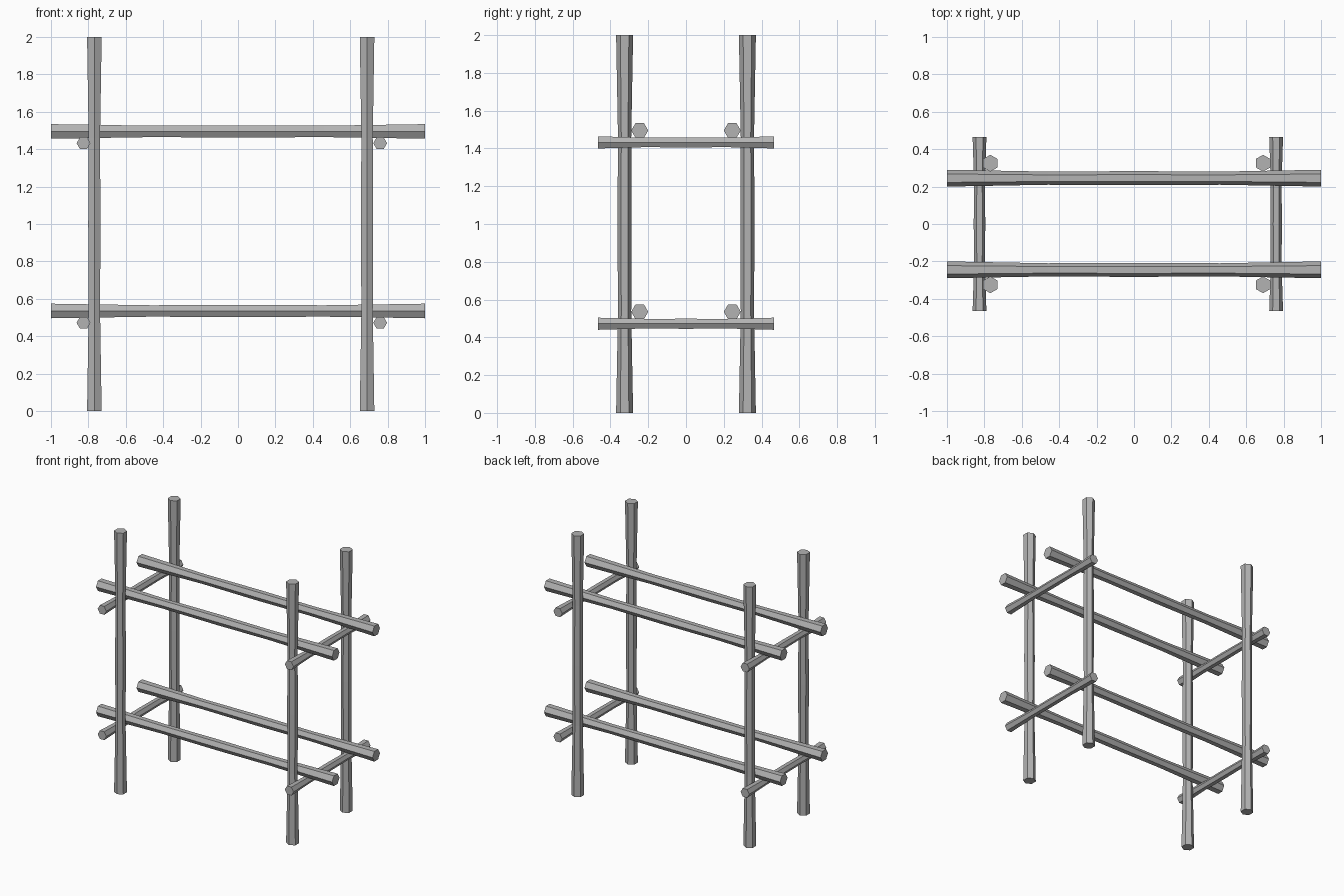
import bpy, bmesh
from math import cos, sin, tau
from mathutils import Vector

cube = bpy.data.objects.get("Cube")
if cube:
    bpy.data.objects.remove(cube, do_unlink=True)

grey = bpy.data.materials.new("Plain grey")
grey.use_nodes = True
colour = (0.45, 0.45, 0.45, 1)
grey.diffuse_color = colour
grey.node_tree.nodes["Principled BSDF"].inputs["Base Color"].default_value = colour

# Position along a pole and its relative thickness: pinched either side of the middle
PROFILE = [(0, 1), (0.27, 0.78), (0.5, 0.84), (0.73, 0.78), (1, 1)]


def pole(name, centre, axis, point_dir, length, radius):
    """Six-sided pole along axis, with a corner of the hexagon towards point_dir."""
    axis, u = Vector(axis), Vector(point_dir)
    v = axis.cross(u)
    bm = bmesh.new()
    rings = []
    for t, scale in PROFILE:
        mid = Vector(centre) + axis * (t - 0.5) * length
        rings.append([bm.verts.new(mid + radius * scale * (u * cos(k * tau / 6) + v * sin(k * tau / 6)))
                      for k in range(6)])
    for a, b in zip(rings, rings[1:]):
        for k in range(6):
            n = (k + 1) % 6
            bm.faces.new((a[k], a[n], b[n], b[k]))
    bm.faces.new(rings[0][::-1])
    bm.faces.new(rings[-1])
    bmesh.ops.recalc_face_normals(bm, faces=bm.faces)
    mesh = bpy.data.meshes.new(name)
    bm.to_mesh(mesh)
    bm.free()
    mesh.materials.append(grey)
    bpy.context.collection.objects.link(bpy.data.objects.new(name, mesh))


X, Y, Z = (1, 0, 0), (0, 1, 0), (0, 0, 1)

# Upright posts
for side, x in (("right", -0.768), ("left", 0.69)):
    for end, y in (("front", -0.325), ("back", 0.325)):
        pole(f"{end}_{side}_post", (x, y, 1), Z, Y, 2, 0.045)

for level, z in (("lower", 0.535), ("upper", 1.495)):
    # Long rails inside the posts
    for end, y in (("front", -0.245), ("back", 0.245)):
        pole(f"{level}_{end}_rail", (0, y, z), X, Y, 2, 0.045)
    # Short crossbars outside the posts, carrying the rails
    for side, x in (("right", -0.826), ("left", 0.76)):
        pole(f"{level}_{side}_crossbar", (x, 0, z - 0.063), Y, X, 0.932, 0.037)
